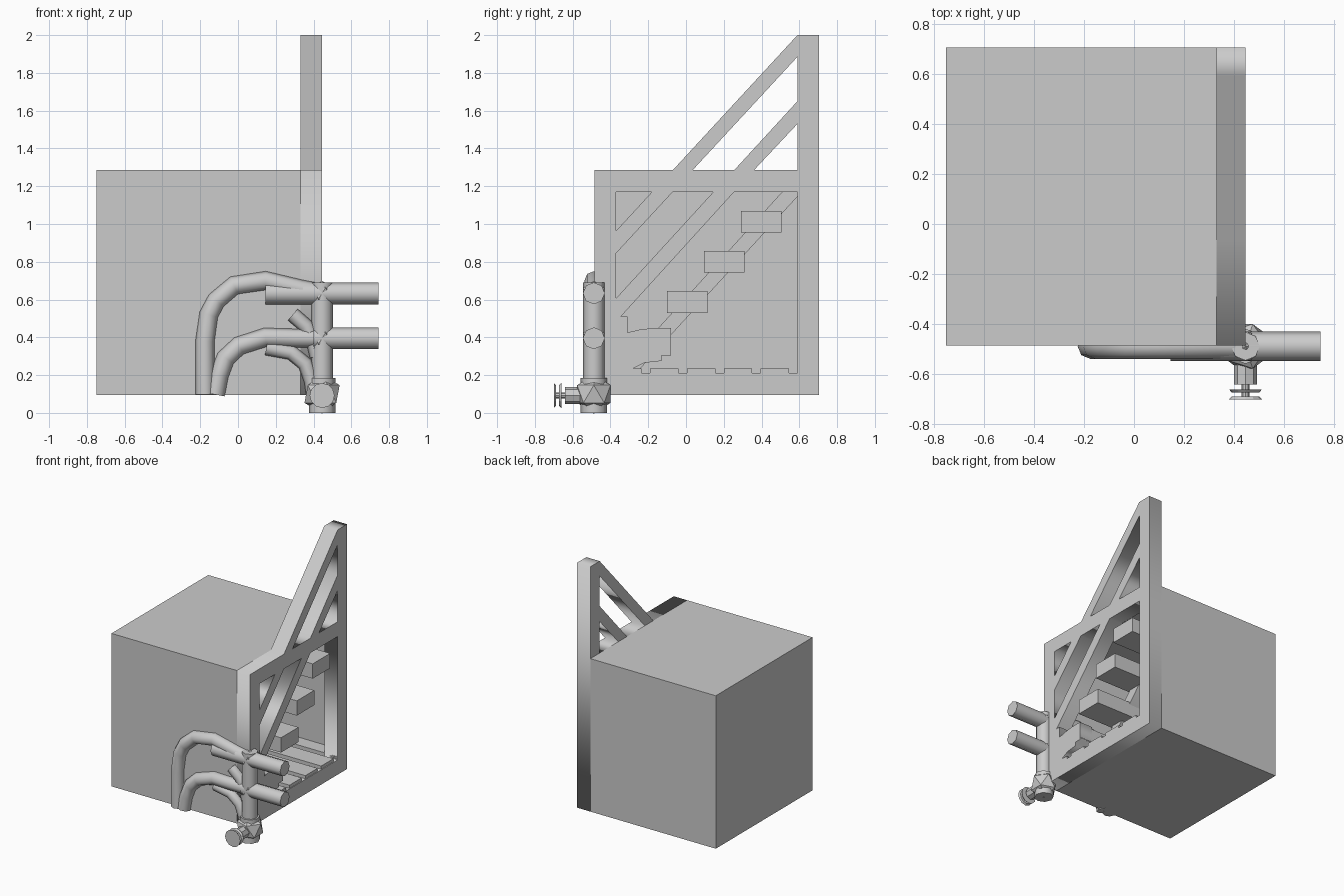
import bpy, bmesh, math
from mathutils import Matrix, Vector

if "Cube" in bpy.data.objects:
    bpy.data.objects.remove(bpy.data.objects["Cube"])


def finish(name, bm):
    mesh = bpy.data.meshes.new(name)
    bmesh.ops.recalc_face_normals(bm, faces=bm.faces)
    bm.to_mesh(mesh)
    bm.free()
    ob = bpy.data.objects.new(name, mesh)
    bpy.context.collection.objects.link(ob)
    return ob


def box(name, x, y, z, open_right=False):
    bm = bmesh.new()
    size = Vector((x[1] - x[0], y[1] - y[0], z[1] - z[0]))
    mid = Vector((sum(x) / 2, sum(y) / 2, sum(z) / 2))
    bmesh.ops.create_cube(bm, size=1, matrix=Matrix.Translation(mid) @ Matrix.Diagonal((*size, 1)))
    if open_right:
        bm.normal_update()
        bmesh.ops.delete(bm, geom=[f for f in bm.faces if f.normal.x > 0.9], context='FACES_ONLY')
    return finish(name, bm)


def side_profile(name, loops, x0, x1):
    """Flat outline with holes in the y-z plane, extruded along x."""
    cu = bpy.data.curves.new(name, 'CURVE')
    cu.dimensions = '2D'
    cu.fill_mode = 'BOTH'
    cu.extrude = (x1 - x0) / 2
    for loop in loops:
        sp = cu.splines.new('POLY')
        sp.points.add(len(loop) - 1)
        for p, (y, z) in zip(sp.points, loop):
            p.co = (y, z, 0, 1)
        sp.use_cyclic_u = True
    ob = bpy.data.objects.new(name, cu)
    bpy.context.collection.objects.link(ob)
    ob.matrix_world = Matrix(((0, 0, 1, (x0 + x1) / 2), (1, 0, 0, 0), (0, 1, 0, 0), (0, 0, 0, 1)))
    return ob


def pipe(name, pts, radius, y=-0.488):
    """Eight-sided tube through x-z points on the front face."""
    cu = bpy.data.curves.new(name, 'CURVE')
    cu.dimensions = '3D'
    cu.bevel_depth = radius
    cu.bevel_resolution = 2
    cu.use_fill_caps = True
    sp = cu.splines.new('POLY')
    sp.points.add(len(pts) - 1)
    for p, (x, z) in zip(sp.points, pts):
        p.co = (x, y, z, 1)
    ob = bpy.data.objects.new(name, cu)
    bpy.context.collection.objects.link(ob)
    return ob


def ball(name, loc, r, sub=1):
    bm = bmesh.new()
    bmesh.ops.create_icosphere(bm, subdivisions=sub, radius=r, matrix=Matrix.Translation(loc))
    return finish(name, bm)


def disc(name, y0, y1, r0, r1, sides=12):
    """Cylinder or cone along y on the valve axis."""
    bm = bmesh.new()
    m = Matrix.Translation((0.445, (y0 + y1) / 2, 0.092)) @ Matrix.Rotation(math.pi / 2, 4, 'X')
    bmesh.ops.create_cone(bm, cap_ends=True, segments=sides, radius1=r0, radius2=r1,
                          depth=abs(y1 - y0), matrix=m)
    return finish(name, bm)


# Hollow block, open on the right
shell = box("block_shell", (-0.75, 0.33), (-0.485, 0.705), (0.095, 1.285), open_right=True)
sol = shell.modifiers.new("thickness", 'SOLIDIFY')
sol.thickness = 0.01
sol.offset = -1

# Braced side frame with tall back post and corner gusset
outline = [(-0.485, 0.095), (0.705, 0.095), (0.705, 2.0), (0.59, 2.0), (-0.07, 1.285), (-0.485, 1.285)]
holes = [
    [(0.59, 1.885), (0.035, 1.285), (0.255, 1.285), (0.59, 1.65)],
    [(0.59, 1.53), (0.36, 1.285), (0.59, 1.285)],
    [(-0.37, 0.964), (-0.18, 1.17), (-0.37, 1.17)],
    [(-0.37, 0.845), (-0.07, 1.17), (0.145, 1.17), (-0.37, 0.607)],
    [(0.255, 1.17), (0.59, 1.17), (0.59, 0.21), (-0.25, 0.21), (-0.28, 0.235), (-0.22, 0.265),
     (-0.13, 0.275), (-0.13, 0.305), (-0.08, 0.305), (-0.08, 0.45), (-0.17, 0.45),
     (-0.25, 0.44), (-0.31, 0.425), (-0.31, 0.51), (-0.345, 0.51)],
]
side_profile("side_frame", [outline] + holes, 0.33, 0.445)

# Stairs: treads on two sloping stringers
for i in range(4):
    y, z = 0.29 - 0.195 * i, 0.955 - 0.213 * i
    box(f"stair_tread_{i}", (-0.74, 0.44), (y, y + 0.215), (z, z + 0.115))
stringer = [(0.695, 1.26), (0.60, 1.27), (-0.36, 0.215), (-0.26, 0.215)]
for i, x in enumerate((0.09, -0.45)):
    side_profile(f"stair_stringer_{i}", [stringer], x - 0.05, x + 0.05)

# Floor planks
for i in range(6):
    y = -0.37 + 0.195 * i - 0.015
    box(f"floor_plank_{i}", (-0.745, 0.44), (max(y, -0.47), min(y + 0.15, 0.70)), (0.10, 0.235))

# Corner pipe stand and its side outlets
pipe("pipe_stand", [(0.445, 0.08), (0.445, 0.69)], 0.057)
for i, (z, left) in enumerate(((0.633, 0.145), (0.395, 0.40))):
    pipe(f"pipe_outlet_{i}", [(left, z), (0.745, z)], 0.058)
    ball(f"pipe_joint_{i}", (0.445, -0.488, z), 0.066)

# Arched pipes on the front face
pipe("tall_arch", [(-0.175, 0.097), (-0.175, 0.38), (-0.155, 0.52), (-0.115, 0.595), (-0.02, 0.675),
                   (0.145, 0.70), (0.33, 0.655), (0.445, 0.633)], 0.05)
pipe("low_arch", [(-0.12, 0.097), (-0.10, 0.2), (-0.065, 0.29), (0.005, 0.355),
                  (0.145, 0.40), (0.30, 0.395), (0.445, 0.395)], 0.05)
pipe("drop_bend", [(0.15, 0.345), (0.28, 0.32), (0.355, 0.26), (0.39, 0.17), (0.40, 0.10)], 0.04)
pipe("short_bend", [(0.29, 0.52), (0.36, 0.46), (0.40, 0.38), (0.42, 0.30)], 0.04)

# Faceted base hub with valve and handwheels
ball("base_hub", (0.445, -0.488, 0.1), 0.104)
pipe("hub_collar", [(0.445, 0.0), (0.445, 0.185)], 0.07)
disc("valve_neck", -0.56, -0.64, 0.045, 0.045, 8)
disc("valve_stem", -0.63, -0.70, 0.015, 0.015, 8)
disc("rear_wheel", -0.66, -0.672, 0.066, 0.055)
disc("front_wheel", -0.688, -0.70, 0.055, 0.066)
